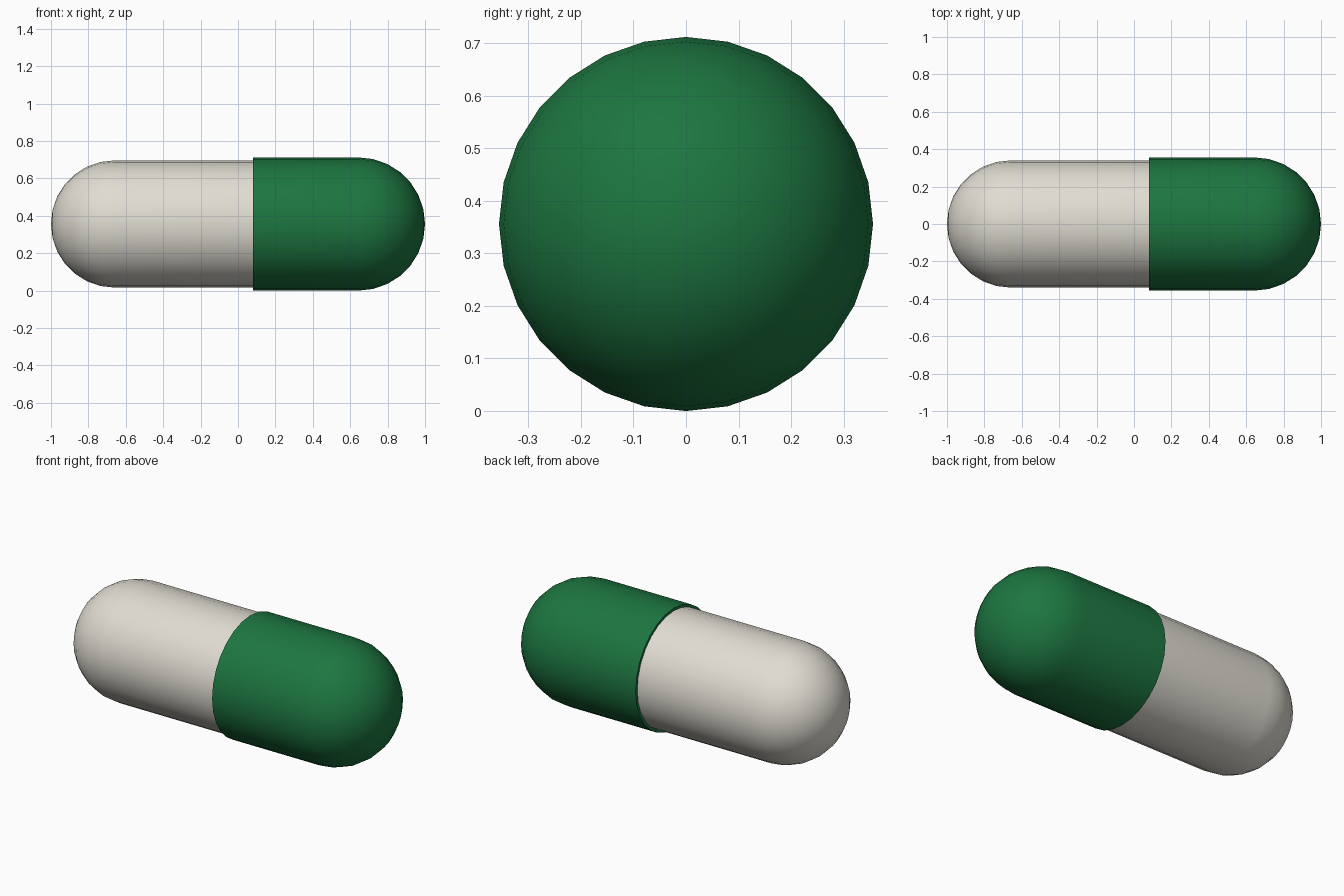
import bpy, bmesh
from math import sin, cos, pi, tau

if "Cube" in bpy.data.objects:
    bpy.data.objects.remove(bpy.data.objects["Cube"])

SEGMENTS, DOME_STEPS = 28, 7
CAP_R, BODY_R = 0.356, 0.34


def dome(radius, side):
    # quarter-circle profile from the pole at x = +-1 to the tube wall
    angles = [pi / 2 * i / DOME_STEPS for i in range(DOME_STEPS + 1)]
    return [(side * (1 - radius + radius * cos(a)), radius * sin(a)) for a in angles]


def lathe(name, profile, color):
    # spin an (x, radius) profile around the long axis
    bm = bmesh.new()
    verts = [bm.verts.new((x, 0, r)) for x, r in profile]
    edges = [bm.edges.new(pair) for pair in zip(verts, verts[1:])]
    bmesh.ops.spin(bm, geom=verts + edges, cent=(0, 0, 0), axis=(1, 0, 0),
                   angle=tau, steps=SEGMENTS, use_merge=False)
    bmesh.ops.remove_doubles(bm, verts=bm.verts, dist=0.0005)
    bmesh.ops.recalc_face_normals(bm, faces=bm.faces)
    mesh = bpy.data.meshes.new(name)
    bm.to_mesh(mesh)
    bm.free()
    obj = bpy.data.objects.new(name, mesh)
    bpy.context.collection.objects.link(obj)
    obj.location.z = CAP_R
    mat = bpy.data.materials.new(name + "_color")
    mat.diffuse_color = color
    mat.use_nodes = True
    mat.node_tree.nodes["Principled BSDF"].inputs["Base Color"].default_value = mat.diffuse_color
    mesh.materials.append(mat)
    bpy.ops.object.select_all(action='DESELECT')
    obj.select_set(True)
    bpy.context.view_layer.objects.active = obj
    bpy.ops.object.shade_smooth_by_angle(angle=pi / 6)


# pale body, its closed end tucked inside the cap
lathe("capsule_body", dome(BODY_R, -1) + [(0.14, BODY_R), (0.14, 0)],
      (0.75, 0.72, 0.65, 1))

# wider green cap with a flat rim that overlaps the body
lathe("capsule_cap", dome(CAP_R, 1) + [(0.08, CAP_R), (0.08, 0)],
      (0.012, 0.18, 0.052, 1))
